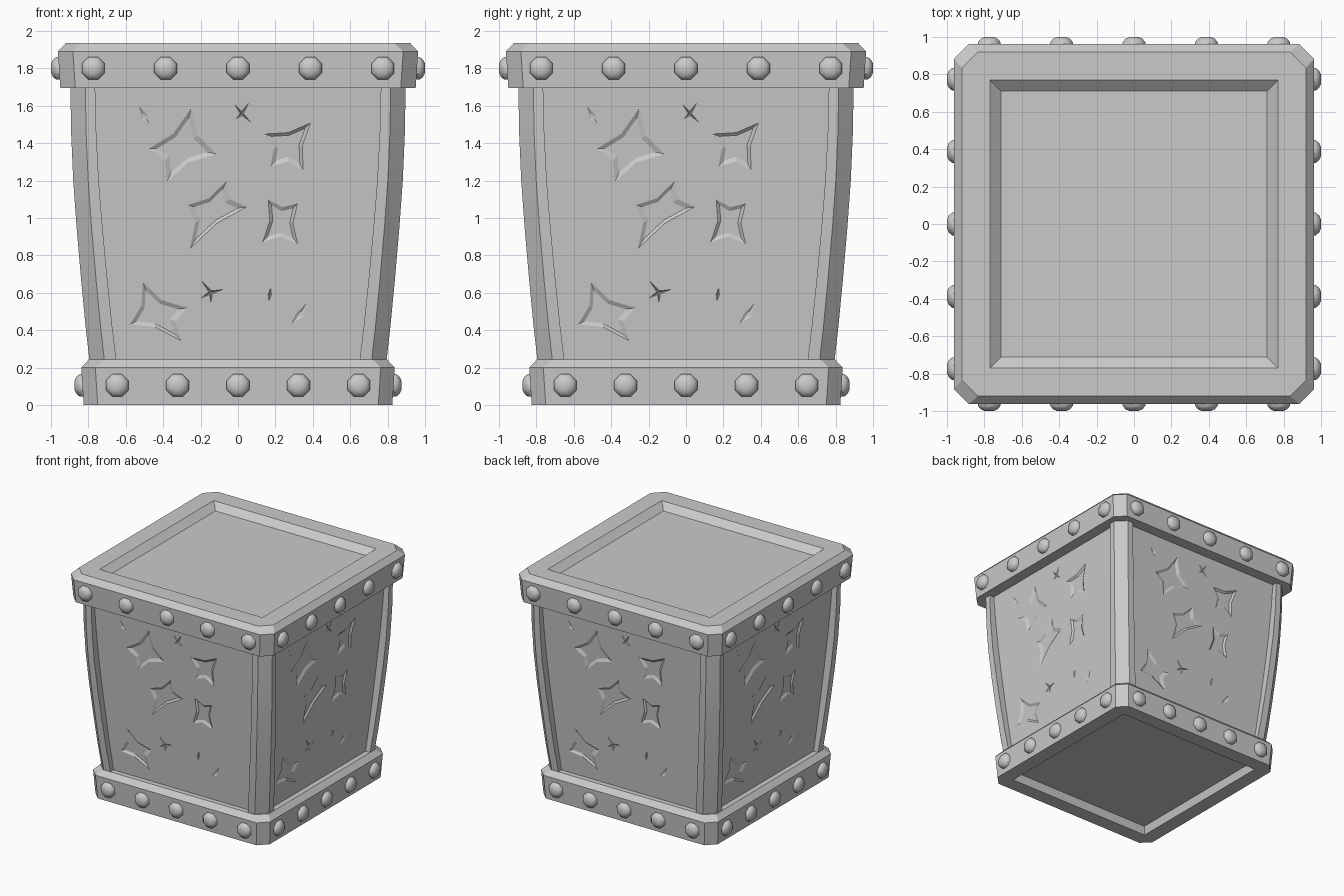
import bpy, bmesh, math
from mathutils import Matrix, Vector

if "Cube" in bpy.data.objects:
    bpy.data.objects.remove(bpy.data.objects["Cube"])

stone = bpy.data.materials.new("grey_stone")
stone.diffuse_color = (0.59, 0.59, 0.59, 1)
stone.use_nodes = True
stone.node_tree.nodes["Principled BSDF"].inputs["Base Color"].default_value = stone.diffuse_color

# Bulging side profile: (height, half width at the corner posts)
PROFILE = [(0.20, 0.790), (0.42, 0.815), (0.66, 0.838), (0.95, 0.863),
           (1.20, 0.881), (1.45, 0.892), (1.74, 0.897)]
# Flat tilted panels behind the posts
PANEL = [(0.20, 0.750), (1.74, 0.857)]


def panel_half(z):
    (z0, h0), (z1, h1) = PANEL
    return h0 + (h1 - h0) * (z - z0) / (z1 - z0)


def finish(bm, name, angle=30):
    bmesh.ops.remove_doubles(bm, verts=bm.verts, dist=1e-5)
    bmesh.ops.recalc_face_normals(bm, faces=bm.faces)
    mesh = bpy.data.meshes.new(name)
    bm.to_mesh(mesh)
    bm.free()
    mesh.materials.append(stone)
    ob = bpy.data.objects.new(name, mesh)
    bpy.context.collection.objects.link(ob)
    if angle:
        bpy.ops.object.select_all(action='DESELECT')
        ob.select_set(True)
        bpy.context.view_layer.objects.active = ob
        bpy.ops.object.shade_smooth_by_angle(angle=math.radians(angle))
    return ob


def loft(bm, rings):
    """Skin a stack of equal point rings and cap both ends."""
    loops = [[bm.verts.new(p) for p in ring] for ring in rings]
    n = len(loops[0])
    for a, b in zip(loops, loops[1:]):
        for i in range(n):
            j = (i + 1) % n
            bm.faces.new((a[i], a[j], b[j], b[i]))
    bm.faces.new(loops[0][::-1])
    bm.faces.new(loops[-1])


def square(h, c, z):
    """Square of half width h with corners chamfered by c."""
    k = h - c
    return [(k, -h, z), (h, -k, z), (h, k, z), (k, h, z),
            (-k, h, z), (-h, k, z), (-h, -k, z), (-k, -h, z)]


def band(name, sections):
    bm = bmesh.new()
    loft(bm, [square(*s) for s in sections])
    return finish(bm, name)


# Top rim and base, each with a shallow square recess
band("top_rim", [(0.95, 0.08, 1.695), (0.963, 0.08, 1.89), (0.92, 0.085, 1.935),
                 (0.77, 0, 1.935), (0.71, 0, 1.885)])
band("base", [(0.685, 0, 0.07), (0.70, 0, 0), (0.825, 0.075, 0),
              (0.838, 0.075, 0.20), (0.797, 0.075, 0.243)])

# Corner posts with a chamfered outer edge
for q in range(4):
    bm = bmesh.new()
    rings = []
    for z, h in PROFILE:
        a, b = h - 0.146 + 0.008 * z, h - 0.08
        rings.append([(a, -h, z), (b, -h, z), (h, -b, z), (h, -a, z), (a, -a, z)])
    loft(bm, rings)
    bm.transform(Matrix.Rotation(q * math.pi / 2, 4, 'Z'))
    finish(bm, f"corner_post_{q + 1}")

# Panel body
bm = bmesh.new()
loft(bm, [square(h, 0, z) for z, h in PANEL])
body = finish(bm, "panel_body", 0)

# Chips: centre, then four tips (x, z) going around
STARS = [
    [(-.30, 1.38), (-.25, 1.59), (-.11, 1.34), (-.38, 1.19), (-.48, 1.37)],
    [(.28, 1.40), (.39, 1.51), (.35, 1.25), (.17, 1.27), (.14, 1.45)],
    [(-.14, 1.03), (-.06, 1.20), (.05, 1.06), (-.26, .83), (-.27, 1.07)],
    [(.23, .98), (.32, 1.08), (.32, .86), (.13, .87), (.16, 1.10)],
    [(-.45, .49), (-.51, .66), (-.27, .52), (-.30, .34), (-.58, .43)],
    [(.02, 1.555), (.06, 1.62), (.07, 1.51), (-.01, 1.53), (-.02, 1.61)],
    [(-.145, .60), (-.07, .62), (-.145, .54), (-.20, .57), (-.20, .67)],
]
SLIVERS = [
    [(-.50, 1.54), (-.53, 1.60), (-.48, 1.555), (-.47, 1.50), (-.52, 1.53)],
    [(.17, .59), (.175, .63), (.18, .59), (.165, .55), (.16, .59)],
    [(.325, .48), (.37, .55), (.35, .47), (.28, .43), (.31, .49)],
]


def chip(bm, points, pinch, depth, floor):
    """Star-shaped cutter with sloping sides and a smaller flat floor."""
    centre, *tips = [Vector(p) for p in points]
    outline = []
    for i, tip in enumerate(tips):
        mid = (tip + tips[(i + 1) % 4]) / 2
        outline += [tip, centre + (mid - centre) * pinch]

    def ring(scale, out):
        pts = [centre + (p - centre) * scale for p in outline]
        return [(p.x, -(panel_half(p.y) + out), p.y) for p in pts]
    loft(bm, [ring(floor, -depth), ring(1, 0.001), ring(1, 0.03)])


bm = bmesh.new()
for star in STARS:
    big = (Vector(star[1]) - Vector(star[3])).length > 0.2
    chip(bm, star, *((0.72, 0.012, 0.72) if big else (0.25, 0.008, 0.3)))
for sliver in SLIVERS:
    chip(bm, sliver, 1.0, 0.006, 0.3)
one_side = bm.verts[:] + bm.edges[:] + bm.faces[:]
for q in range(1, 4):
    copy = bmesh.ops.duplicate(bm, geom=one_side)["geom"]
    bmesh.ops.rotate(bm, verts=[g for g in copy if isinstance(g, bmesh.types.BMVert)],
                     matrix=Matrix.Rotation(q * math.pi / 2, 3, 'Z'))
cutter = finish(bm, "chip_cutter", 0)
cutter.hide_render = True

# Carve the chips into the panels
mod = body.modifiers.new("chips", 'BOOLEAN')
mod.operation, mod.solver, mod.object = 'DIFFERENCE', 'EXACT', cutter
bpy.context.view_layer.objects.active = body
bpy.ops.object.modifier_apply(modifier=mod.name)
bpy.data.objects.remove(cutter)


# Rows of domed rivets with a short collar on all four sides
def rivets(name, z, spacing, face):
    dome = [(0.066, -0.01), (0.066, 0.015), (0.05, 0.034), (0.026, 0.044)]
    bm = bmesh.new()
    for q in range(4):
        for i in range(-2, 3):
            m = (Matrix.Rotation(q * math.pi / 2, 4, 'Z')
                 @ Matrix.Translation((i * spacing, -face, z)))
            angles = [(k + 0.5) * math.pi / 4 for k in range(8)]
            loft(bm, [[m @ Vector((r * math.cos(t), -d, r * math.sin(t)))
                       for t in angles] for r, d in dome])
    finish(bm, name, 42)


rivets("rim_rivets", 1.80, 0.387, 0.956)
rivets("base_rivets", 0.105, 0.323, 0.830)
